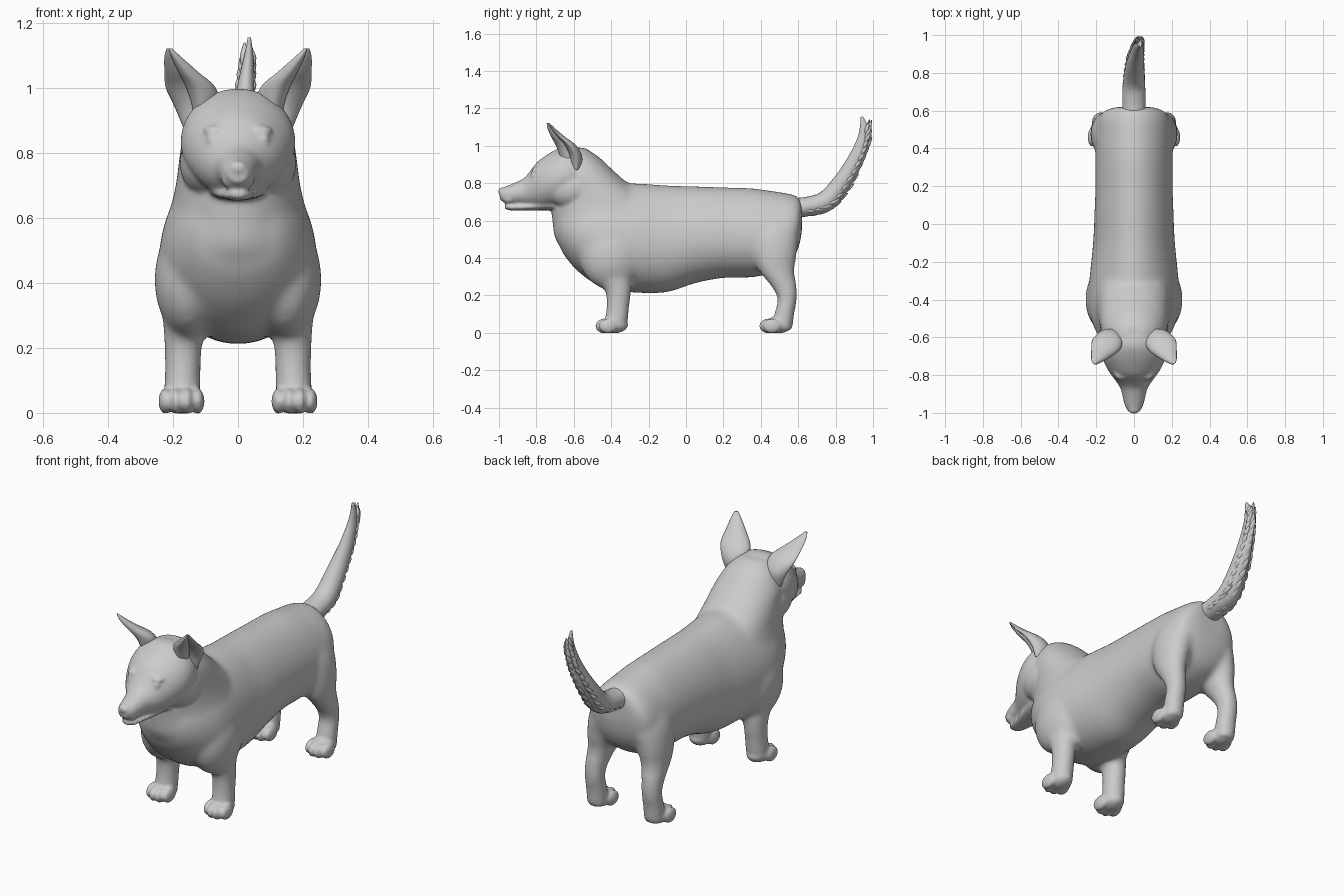
import bpy, bmesh, math, random
from mathutils import Vector, Matrix
random.seed(4)


def spline(rows, n):
    """Smoothly interpolated rows of section numbers."""
    out = []
    for i in range(len(rows) - 1):
        p0, p1 = rows[max(i - 1, 0)], rows[i]
        p2, p3 = rows[i + 1], rows[min(i + 2, len(rows) - 1)]
        for k in range(n):
            t = k / n
            out.append([0.5 * (2 * b + (c - a) * t + (2 * a - 5 * b + 4 * c - d) * t * t
                               + (3 * b - a - 3 * c + d) * t ** 3)
                        for a, b, c, d in zip(p0, p1, p2, p3)])
    return out + [list(rows[-1])]


def loft(bm, rows, n=4, sides=32, egg=0.0, dent=None):
    """Rows: x, y, z, half width, half depth, angle of the depth axis in the yz plane."""
    rings = []
    for x, y, z, a, b, ang in spline(rows, n):
        a, b = max(a, 0.002), max(b, 0.002)
        v = Vector((0, math.cos(math.radians(ang)), math.sin(math.radians(ang))))
        ring = []
        for k in range(sides):
            t = 2 * math.pi * k / sides
            f = dent(t) if dent else 1
            w = a * math.cos(t) * (1 - egg * math.sin(t)) * f
            ring.append(bm.verts.new(Vector((x + w, y, z)) + v * (b * math.sin(t) * f)))
        rings.append(ring)
    for r, q in zip(rings, rings[1:]):
        for k in range(sides):
            j = (k + 1) % sides
            bm.faces.new((r[k], r[j], q[j], q[k]))
    bm.faces.new(rings[0])
    bm.faces.new(rings[-1])


def slices(rows, x=0):
    """Upright sections (y, top, bottom, half width) as loft rows."""
    return [(x, y, (t + b) / 2, w, (t - b) / 2, 90) for y, t, b, w in rows]


def ball(bm, loc, size):
    m = Matrix.Translation(loc) @ Matrix.Diagonal((*size, 1))
    bmesh.ops.create_uvsphere(bm, u_segments=24, v_segments=16, radius=1, matrix=m)


def finish(bm, name):
    bmesh.ops.recalc_face_normals(bm, faces=bm.faces[:])
    me = bpy.data.meshes.new(name)
    bm.to_mesh(me)
    bm.free()
    for p in me.polygons:
        p.use_smooth = True
    ob = bpy.data.objects.new(name, me)
    bpy.context.collection.objects.link(ob)
    return ob


def fuse(ob, voxel, rounds):
    m = ob.modifiers.new("fuse", 'REMESH')
    m.mode, m.voxel_size, m.use_smooth_shade = 'VOXEL', voxel, True
    s = ob.modifiers.new("soften", 'SMOOTH')
    s.factor, s.iterations = 0.5, rounds


# torso with chest and rump
bm = bmesh.new()
loft(bm, slices([(-.69, .66, .50, .08), (-.655, .72, .42, .14), (-.58, .77, .33, .195),
                 (-.48, .80, .258, .232), (-.38, .80, .228, .24), (-.25, .798, .213, .23),
                 (-.10, .788, .217, .215), (.05, .783, .265, .208), (.20, .778, .293, .203),
                 (.35, .773, .296, .203), (.46, .758, .32, .20), (.55, .744, .37, .19),
                 (.60, .727, .45, .155), (.62, .70, .54, .09)]), sides=48, egg=.13)

# neck
loft(bm, [(0, -.59, .99, .06, .05, 0), (0, -.58, .94, .125, .115, 0), (0, -.55, .86, .168, .17, 0),
          (0, -.50, .78, .182, .212, 0), (0, -.45, .70, .192, .275, 0), (0, -.41, .60, .214, .305, 0),
          (0, -.42, .50, .225, .278, 0), (0, -.42, .40, .20, .205, 0), (0, -.42, .31, .14, .12, 0)],
     sides=48)

for s in (-1, 1):
    # shoulders and front legs
    ball(bm, (s * .15, -.40, .41), (.108, .17, .18))
    loft(bm, [(s * .135, -.39, .47, .08, .12, 0), (s * .158, -.38, .31, .074, .09, 0),
              (s * .168, -.362, .22, .06, .069, 0), (s * .17, -.365, .13, .056, .062, 0),
              (s * .172, -.372, .07, .058, .063, 0), (s * .172, -.38, .01, .057, .062, 0)])
    # hind legs
    loft(bm, [(s * .08, .46, .66, .075, .11, 0), (s * .125, .47, .53, .09, .13, 0),
              (s * .148, .475, .42, .083, .118, 0), (s * .16, .485, .33, .068, .095, 0),
              (s * .17, .523, .25, .056, .07, 0), (s * .172, .542, .18, .052, .053, 0),
              (s * .172, .525, .10, .054, .055, 0), (s * .172, .51, .01, .055, .06, 0)])
trunk = finish(bm, "trunk")
fuse(trunk, .013, 14)

# carry the softened trunk over, then add paws and head to it
bm = bmesh.new()
bpy.context.view_layer.update()
bm.from_object(trunk, bpy.context.evaluated_depsgraph_get())
bpy.data.objects.remove(trunk)

# paws with four toes
for s in (-1, 1):
    for y in (-.385, .492):
        ball(bm, (s * .173, y, .042), (.058, .076, .045))
        for dx, dy in ((-.05, .02), (-.017, 0), (.017, 0), (.05, .02)):
            ball(bm, (s * .174 + dx, y - .052 + dy, .036), (.021, .05, .04))

# head with muzzle
loft(bm, slices([(-.50, .93, .74, .12), (-.57, .985, .69, .16), (-.64, .998, .675, .176),
                 (-.70, .977, .668, .17), (-.76, .94, .663, .145), (-.80, .908, .665, .12),
                 (-.835, .862, .672, .094), (-.87, .824, .682, .072), (-.92, .80, .688, .059),
                 (-.965, .782, .694, .047), (-.994, .768, .71, .03)]), sides=48)
# lower jaw
loft(bm, slices([(-.70, .71, .655, .09), (-.80, .70, .654, .074), (-.88, .69, .653, .054),
                 (-.94, .688, .654, .043), (-.968, .685, .662, .024)]))
# nose, lips, cheeks, brows and eyes
ball(bm, (0, -.985, .755), (.03, .02, .022))
for s in (-1, 1):
    ball(bm, (s * .021, -.945, .716), (.03, .036, .026))
    ball(bm, (s * .085, -.60, .77), (.095, .15, .11))
    ball(bm, (s * .066, -.797, .868), (.04, .028, .018))
    ball(bm, (s * .078, -.815, .843), (.02, .018, .014))
fuse(finish(bm, "body_and_head"), .008, 7)

# cupped ears, opening outwards and forwards
bm = bmesh.new()
loft(bm, [(.13, -.605, .87, .04, .04, 0), (.133, -.615, .94, .07, .06, 0),
          (.15, -.642, 1.0, .082, .056, 0), (.178, -.687, 1.05, .055, .037, 0),
          (.202, -.722, 1.095, .028, .02, 0), (.212, -.738, 1.122, .009, .007, 0)], n=5, sides=40,
     dent=lambda t: 1 - 1.5 * max(0, .78 * math.cos(t) - .63 * math.sin(t) - .4))
ears = finish(bm, "ears")
ears.modifiers.new("pair", 'MIRROR')

# curved tail
tail = [(0, .55, .665, .06, .055, 90), (0, .65, .675, .062, .052, 95), (0, .755, .708, .058, .056, 130),
        (.006, .845, .82, .048, .049, 150), (.018, .91, .933, .034, .042, 160),
        (.026, .948, 1.03, .023, .034, 168), (.033, .952, 1.10, .014, .022, 178),
        (.035, .94, 1.155, .005, .007, 182)]
bm = bmesh.new()
loft(bm, tail, sides=24)
# feathered tufts on the underside of the tail
for x, y, z, a, b, ang in spline(tail, 3)[3:-4]:
    up = Vector((0, math.cos(math.radians(ang)), math.sin(math.radians(ang))))
    along = Vector((0, up.z, -up.y))
    for side in (-.65, 0, .65):
        p = Vector((x + side * a, y, z)) - up * b * (.75 - .5 * abs(side))
        d = (along - up * random.uniform(.1, .3)) * random.uniform(.045, .065)
        w = .012 + a * .15
        loft(bm, [(*(p - d * .3), w * .4, .008, ang), (*(p + d * .3), w, .012, ang),
                  (*(p + d), .002, .002, ang)], n=3, sides=8)
finish(bm, "tail")
